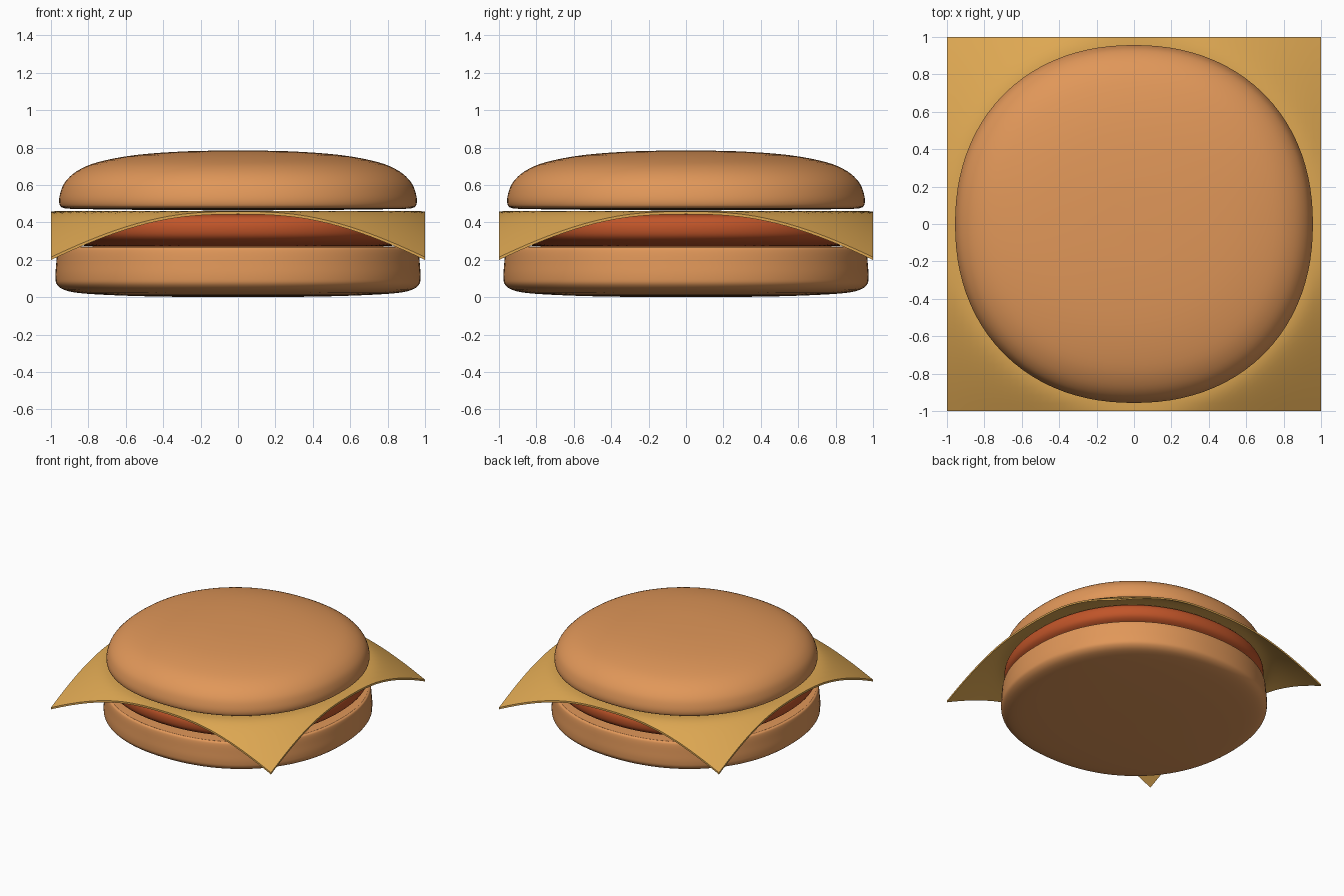
import bpy, bmesh, math
from mathutils import Vector

cube = bpy.data.objects.get("Cube")
if cube:
    bpy.data.objects.remove(cube, do_unlink=True)


def make_material(name, rgb):
    mat = bpy.data.materials.new(name)
    mat.use_nodes = True
    mat.diffuse_color = (*rgb, 1)
    mat.node_tree.nodes["Principled BSDF"].inputs["Base Color"].default_value = (*rgb, 1)
    return mat


def add_object(name, bm, mat):
    bmesh.ops.recalc_face_normals(bm, faces=bm.faces)
    mesh = bpy.data.meshes.new(name)
    bm.to_mesh(mesh)
    bm.free()
    mesh.materials.append(mat)
    obj = bpy.data.objects.new(name, mesh)
    bpy.context.collection.objects.link(obj)
    bpy.ops.object.select_all(action="DESELECT")
    obj.select_set(True)
    bpy.context.view_layer.objects.active = obj
    bpy.ops.object.shade_smooth_by_angle(angle=math.radians(40))
    return obj


def smooth_profile(points, steps=4):
    """Curve that passes through every (radius, height) point."""
    p = [Vector(q) for q in points]
    p = [2 * p[0] - p[1]] + p + [2 * p[-1] - p[-2]]
    out = []
    for a, b, c, d in zip(p, p[1:], p[2:], p[3:]):
        for i in range(steps):
            t = i / steps
            out.append(b + (c - a) * t / 2
                       + (2 * a - 5 * b + 4 * c - d) * t * t / 2
                       + (3 * b - a - 3 * c + d) * t ** 3 / 2)
    return out + [p[-2]]


def rounded_disc(name, points, mat, segments=96, power=2.17):
    """Turned shape with a slightly squared outline, closed at both poles."""
    rings = smooth_profile(points)
    bm = bmesh.new()
    bottom = bm.verts.new((0, 0, rings[0].y))
    top = bm.verts.new((0, 0, rings[-1].y))
    loops = []
    for r, z in rings[1:-1]:
        loop = []
        for i in range(segments):
            a = math.tau * i / segments
            c, s = math.cos(a), math.sin(a)
            k = r / (abs(c) ** power + abs(s) ** power) ** (1 / power)
            loop.append(bm.verts.new((k * c, k * s, z)))
        loops.append(loop)
    for i in range(segments):
        j = (i + 1) % segments
        bm.faces.new((bottom, loops[0][j], loops[0][i]))
        bm.faces.new((top, loops[-1][i], loops[-1][j]))
        for low, high in zip(loops, loops[1:]):
            bm.faces.new((low[i], low[j], high[j], high[i]))
    return add_object(name, bm, mat)


bun = make_material("toasted bun", (0.75, 0.31, 0.10))
meat = make_material("brown patty", (0.53, 0.09, 0.022))
dairy = make_material("yellow cheese", (0.73, 0.39, 0.085))

# Lower bun: flat top, softly rounded base
rounded_disc("bottom_bun", [
    (0, 0), (0.45, 0.004), (0.77, 0.016), (0.91, 0.033), (0.966, 0.065),
    (0.976, 0.11), (0.972, 0.18), (0.965, 0.25), (0.95, 0.267),
    (0.9, 0.27), (0.5, 0.27), (0, 0.27)], bun)

# Patty
rounded_disc("patty", [
    (0, 0.268), (0.5, 0.269), (0.79, 0.273), (0.88, 0.288), (0.935, 0.32),
    (0.95, 0.365), (0.94, 0.41), (0.9, 0.438), (0.8, 0.445),
    (0.4, 0.446), (0, 0.446)], meat)

# Upper bun: domed top
rounded_disc("top_bun", [
    (0, 0.464), (0.5, 0.467), (0.86, 0.472), (0.935, 0.478), (0.955, 0.5),
    (0.952, 0.55), (0.925, 0.615), (0.86, 0.675), (0.75, 0.722),
    (0.55, 0.76), (0.28, 0.78), (0, 0.785)], bun)

# Cheese slice: square sheet whose corners droop past the patty
bm = bmesh.new()
bmesh.ops.create_grid(bm, x_segments=48, y_segments=48, size=1)
for v in bm.verts:
    t = max(0, v.co.xy.length - 0.98)
    v.co.z = 0.461 - 0.7 * t * t / (t + 0.1)
sheet = bmesh.ops.extrude_face_region(bm, geom=bm.faces[:], use_keep_orig=True)
for v in sheet["geom"]:
    if isinstance(v, bmesh.types.BMVert):
        v.co.z -= 0.015
add_object("cheese_slice", bm, dairy)
